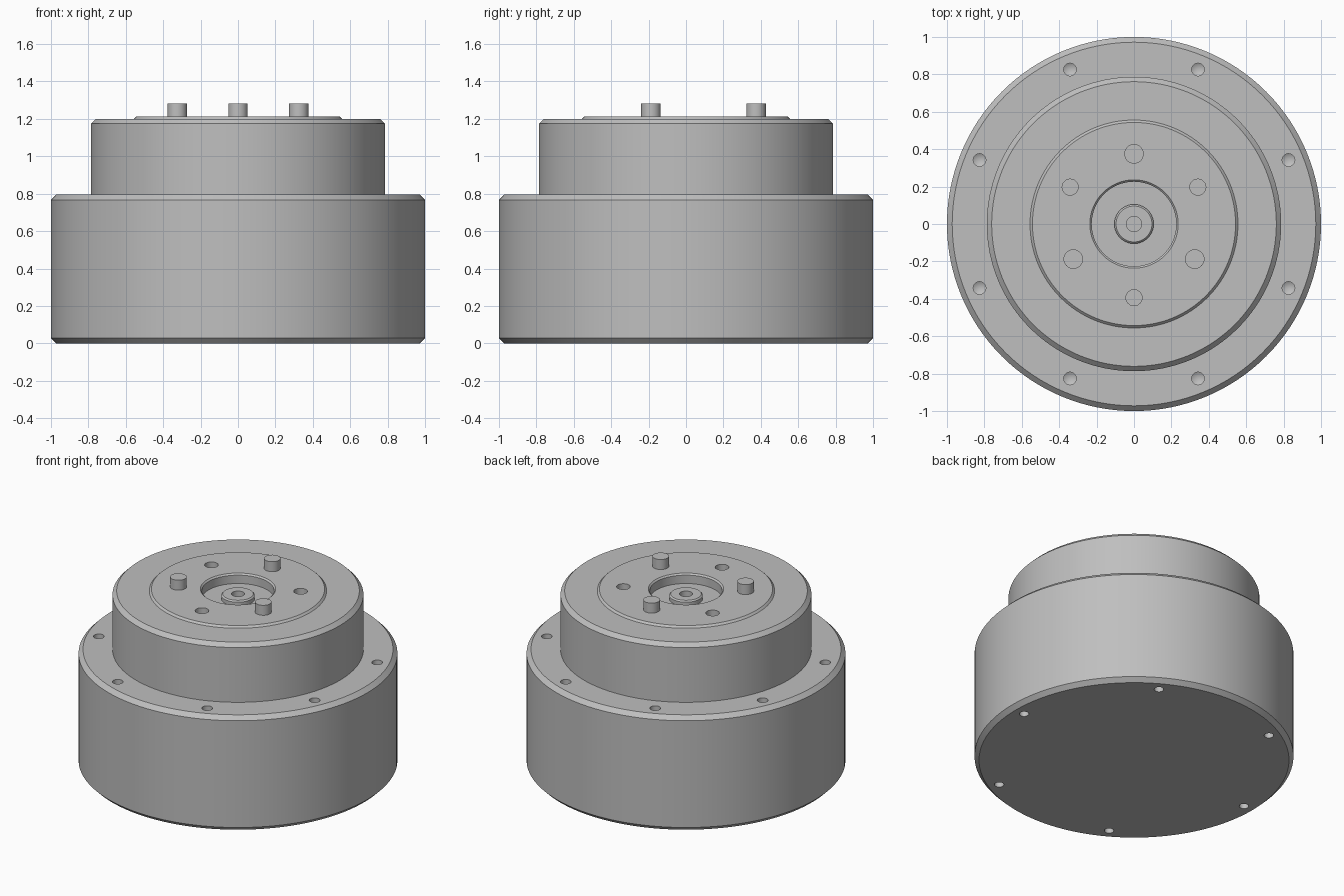
import bpy
import bmesh
from math import cos, sin, pi, radians

cube = bpy.data.objects.get("Cube")
if cube:
    bpy.data.objects.remove(cube, do_unlink=True)

# Single bare metal colour
metal = bpy.data.materials.new("grey_metal")
metal.use_nodes = True
grey = (0.52, 0.52, 0.52, 1)
metal.diffuse_color = grey
metal.node_tree.nodes["Principled BSDF"].inputs["Base Color"].default_value = grey


def finish(name, bm):
    """Turn a bmesh into a named, coloured object."""
    bmesh.ops.recalc_face_normals(bm, faces=bm.faces)
    mesh = bpy.data.meshes.new(name)
    bm.to_mesh(mesh)
    bm.free()
    mesh.materials.append(metal)
    obj = bpy.data.objects.new(name, mesh)
    bpy.context.collection.objects.link(obj)
    return obj


def lathe(bm, profile, steps, centre=(0, 0)):
    """Revolve an (r, z) profile that starts and ends on the axis."""
    cx, cy = centre
    rings = []
    for r, z in profile:
        count = steps if r > 0 else 1
        rings.append([bm.verts.new((cx + r * cos(2 * pi * i / steps),
                                    cy + r * sin(2 * pi * i / steps), z))
                      for i in range(count)])
    for a, b in zip(rings, rings[1:]):
        for i in range(steps):
            j = (i + 1) % steps
            quad = [a[i % len(a)], a[j % len(a)], b[j % len(b)], b[i % len(b)]]
            bm.faces.new(list(dict.fromkeys(quad)))


def circle(count, radius, start):
    """Evenly spaced points, start angle in degrees."""
    angles = [radians(start) + 2 * pi * i / count for i in range(count)]
    return [(radius * cos(a), radius * sin(a)) for a in angles]


def smooth(obj):
    bpy.ops.object.select_all(action='DESELECT')
    obj.select_set(True)
    bpy.context.view_layer.objects.active = obj
    bpy.ops.object.shade_smooth_by_angle(angle=radians(30))


BASE_TOP, BODY_TOP, FLANGE_TOP = 0.795, 1.2, 1.213

# Stepped housing with raised flange, centre recess and bored boss
body = bmesh.new()
lathe(body, [
    (0, 0), (0.972, 0), (1, 0.028), (1, BASE_TOP - 0.028), (0.972, BASE_TOP),
    (0.787, BASE_TOP), (0.787, BODY_TOP - 0.026), (0.761, BODY_TOP),
    (0.556, BODY_TOP), (0.543, FLANGE_TOP),
    (0.236, FLANGE_TOP), (0.226, FLANGE_TOP - 0.01), (0.226, 1.145),
    (0.105, 1.145), (0.105, 1.17), (0.096, 1.179),
    (0.041, 1.179), (0.041, 1.1), (0, 1.1)], 128)
housing = finish("housing", body)

# Drilled holes: rim and underside have conical ends, flange holes are flat
drills = bmesh.new()
for p in circle(8, 0.894, 22.5):
    lathe(drills, [(0, BASE_TOP - 0.12), (0.034, BASE_TOP - 0.1),
                   (0.034, BASE_TOP + 0.05), (0, BASE_TOP + 0.05)], 24, p)
for p in circle(6, 0.9, 0):
    lathe(drills, [(0, -0.05), (0.03, -0.05), (0.03, 0.1), (0, 0.12)], 24, p)
for p in circle(3, 0.394, 30):
    lathe(drills, [(0, 1.1), (0.043, 1.1), (0.043, 1.3), (0, 1.3)], 24, p)
cutter = finish("hole_cutter", drills)
cutter.hide_render = True

cut = housing.modifiers.new("holes", 'BOOLEAN')
cut.operation = 'DIFFERENCE'
cut.solver = 'EXACT'
cut.object = cutter
bpy.context.view_layer.objects.active = housing
bpy.ops.object.modifier_apply(modifier=cut.name)
bpy.data.objects.remove(cutter, do_unlink=True)
smooth(housing)

# Three drive pins standing on the flange
for n, p in enumerate(circle(3, 0.375, 90), 1):
    pin = bmesh.new()
    lathe(pin, [(0, 1.18), (0.052, 1.18), (0.052, 1.282), (0, 1.282)], 32, p)
    smooth(finish(f"drive_pin_{n}", pin))
